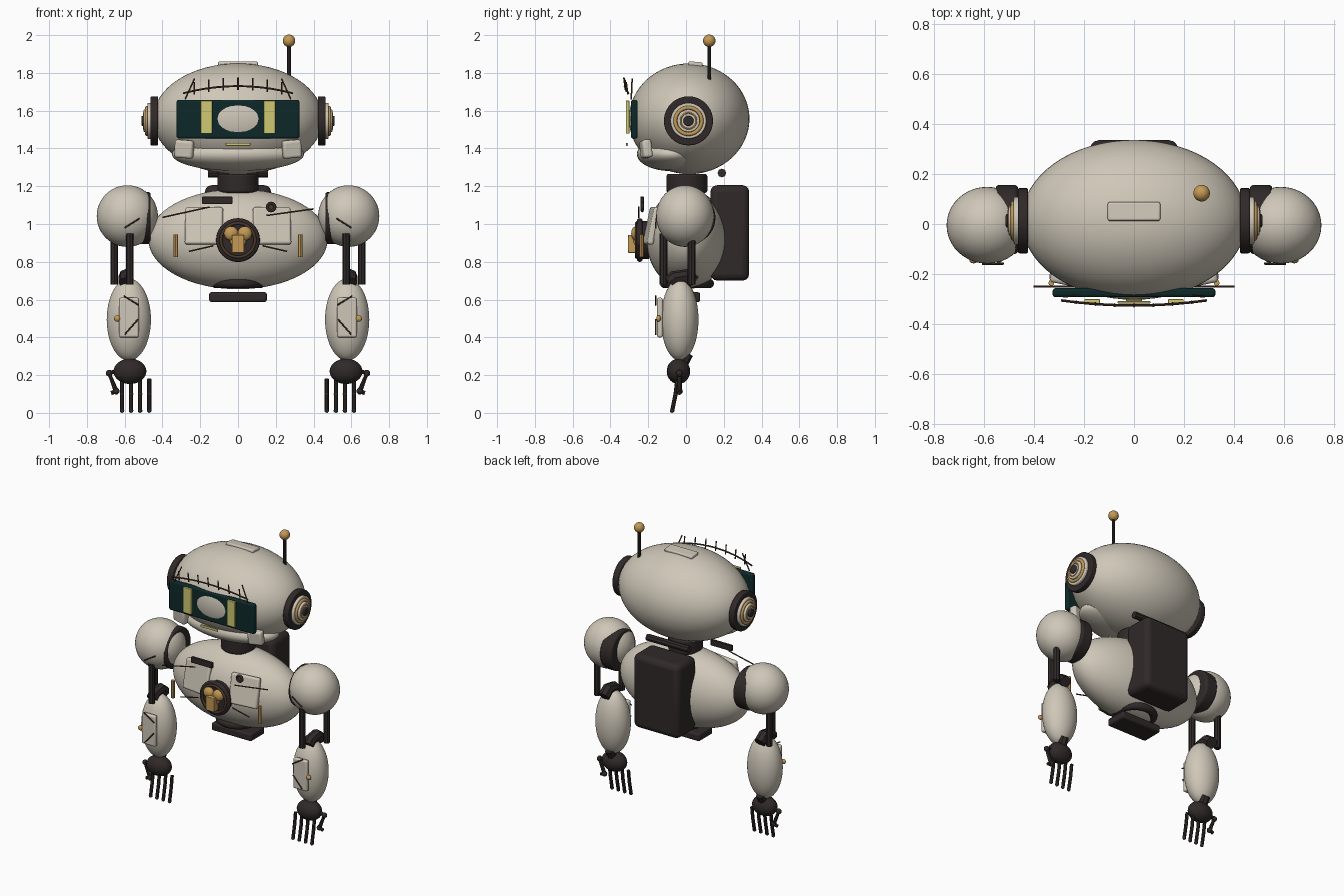
import bpy
import math
from mathutils import Vector

if "Cube" in bpy.data.objects:
    bpy.data.objects.remove(bpy.data.objects["Cube"])


def material(name, rgb):
    m = bpy.data.materials.new(name)
    m.use_nodes = True
    m.diffuse_color = (*rgb, 1)
    m.node_tree.nodes["Principled BSDF"].inputs["Base Color"].default_value = (*rgb, 1)
    return m


IVORY = material("ivory_shell", (0.62, 0.57, 0.48))
DARK = material("dark_rubber", (0.03, 0.022, 0.022))
TEAL = material("dark_teal_glass", (0.004, 0.022, 0.022))
YELLOW = material("pale_yellow", (0.62, 0.58, 0.17))
GOLD = material("brass", (0.55, 0.32, 0.09))
BROWN = material("brown_wire", (0.075, 0.04, 0.025))
ACROSS = (0, math.pi / 2, 0)   # cylinder axis along x
FORWARD = (math.pi / 2, 0, 0)  # cylinder axis along y


def finish(name, mat):
    o = bpy.context.object
    o.name = name
    o.data.materials.append(mat)
    bpy.ops.object.shade_smooth_by_angle(angle=math.radians(40))
    return o


def ball(name, mat, loc, radii, seg=32):
    bpy.ops.mesh.primitive_uv_sphere_add(segments=seg, ring_count=seg // 2, location=loc)
    bpy.context.object.scale = radii
    bpy.ops.object.transform_apply(location=False, rotation=False)
    return finish(name, mat)


def box(name, mat, loc, size, bevel=0.01, rot=(0, 0, 0)):
    bpy.ops.mesh.primitive_cube_add(size=1, location=loc, rotation=rot)
    o = bpy.context.object
    o.scale = size
    bpy.ops.object.transform_apply(location=False, rotation=False)
    b = o.modifiers.new("rounding", "BEVEL")
    b.width, b.segments = bevel, 3
    return finish(name, mat)


def disc(name, mat, loc, r, depth, rot=(0, 0, 0), bevel=0.0):
    bpy.ops.mesh.primitive_cylinder_add(vertices=40, radius=r, depth=depth, location=loc, rotation=rot)
    if bevel:
        b = bpy.context.object.modifiers.new("rounding", "BEVEL")
        b.width, b.segments, b.limit_method = bevel, 3, "ANGLE"
    return finish(name, mat)


def ring(name, mat, loc, major, minor, rot=(0, 0, 0)):
    bpy.ops.mesh.primitive_torus_add(major_radius=major, minor_radius=minor, major_segments=40,
                                     minor_segments=12, location=loc, rotation=rot)
    return finish(name, mat)


def tube(name, mat, points, r):
    """Round tube through the points, turned into a mesh."""
    c = bpy.data.curves.new(name, "CURVE")
    c.dimensions, c.bevel_depth, c.bevel_resolution, c.use_fill_caps = "3D", r, 2, True
    s = c.splines.new("POLY")
    s.points.add(len(points) - 1)
    for p, co in zip(s.points, points):
        p.co = (*co, 1)
    o = bpy.data.objects.new(name, c)
    bpy.context.collection.objects.link(o)
    bpy.ops.object.select_all(action="DESELECT")
    o.select_set(True)
    bpy.context.view_layer.objects.active = o
    bpy.ops.object.convert(target="MESH")
    return finish(name, mat)


# Head
ball("head", IVORY, (0, 0.017, 1.557), (0.45, 0.319, 0.293), 64)
ball("chin", IVORY, (0, -0.075, 1.37), (0.35, 0.185, 0.09), 48)
box("crown_plate", IVORY, (0, 0.05, 1.846), (0.21, 0.075, 0.025), 0.008, (-0.08, 0, 0))
box("visor", TEAL, (0, -0.274, 1.555), (0.65, 0.036, 0.205), 0.012)
box("mouth_light", YELLOW, (0, -0.312, 1.422), (0.13, 0.009, 0.016), 0.002)
tube("antenna_rod", DARK, [(0.27, 0.123, 1.76), (0.27, 0.123, 1.96)], 0.01)
ball("antenna_tip", GOLD, (0.27, 0.123, 1.97), (0.033, 0.033, 0.033))

# Brow wire with short thorns
def brow(x):
    return Vector((x, -0.325 + 0.24 * x * x, 1.73 - 0.45 * x * x))


tube("brow_wire", BROWN, [brow(0.29 * i / 8) for i in range(-8, 9)], 0.005)
for i in range(-3, 4):
    p = brow(i * 0.077)
    tube("brow_thorn", BROWN, [p + Vector((0, 0.004, -0.02)), p + Vector((0, -0.004, 0.045))], 0.004)

# Torso
ball("torso", IVORY, (0, 0.005, 0.92), (0.475, 0.215, 0.265), 64)
disc("neck", DARK, (0, 0.005, 1.215), 0.108, 0.1, bevel=0.012)
box("backpack", DARK, (0, 0.232, 0.953), (0.35, 0.205, 0.505), 0.035)
tube("backpack_handle", DARK, [(-0.16, 0.19, 1.27), (0.16, 0.19, 1.27)], 0.023)
ring("waist_ring", DARK, (0, 0.005, 0.685), 0.118, 0.025)
box("hip_plate", DARK, (0, 0, 0.613), (0.305, 0.15, 0.052), 0.012)

# Chest emblem and small fittings
disc("chest_disc", DARK, (0, -0.225, 0.915), 0.1, 0.06, FORWARD)
ring("chest_ring", DARK, (0, -0.245, 0.915), 0.1, 0.016, FORWARD)
ring("chest_inner_ring", BROWN, (0, -0.262, 0.915), 0.09, 0.008, FORWARD)
box("chest_block", GOLD, (0, -0.285, 0.895), (0.065, 0.045, 0.095), 0.004)
for x in (-0.036, 0.036):
    ball("chest_lobe", GOLD, (x, -0.265, 0.95), (0.038, 0.025, 0.038), 24)
ball("chest_core", GOLD, (0, -0.262, 0.915), (0.045, 0.025, 0.04), 24)
box("chest_vent", DARK, (-0.11, -0.232, 1.126), (0.16, 0.018, 0.04), 0.004)
disc("chest_port_core", BROWN, (0.175, -0.228, 1.09), 0.018, 0.012, FORWARD)
ring("chest_port", DARK, (0.175, -0.232, 1.09), 0.02, 0.008, FORWARD)

# Fittings on both sides
for s in (-1, 1):
    side = "left" if s > 0 else "right"

    def at(x, y, z):
        return (s * x, y, z)

    # Ear stack
    for part, mat, x, r, d in (("pad", DARK, 0.443, 0.13, 0.04), ("cup", IVORY, 0.465, 0.095, 0.03),
                               ("hub", IVORY, 0.485, 0.06, 0.03), ("pin", DARK, 0.5, 0.027, 0.024)):
        disc(side + "_ear_" + part, mat, at(x, 0.013, 1.546), r, d, ACROSS, 0.006)
    ring(side + "_ear_outer_ring", GOLD, at(0.482, 0.013, 1.546), 0.07, 0.01, ACROSS)
    ring(side + "_ear_inner_ring", GOLD, at(0.5, 0.013, 1.546), 0.042, 0.004, ACROSS)

    # Face details
    box(side + "_eye_bar", YELLOW, at(0.167, -0.309, 1.566), (0.062, 0.018, 0.175), 0.003)
    box(side + "_cheek_plate", IVORY, at(0.285, -0.212, 1.397), (0.1, 0.05, 0.095), 0.014,
        (0.1, -s * 0.08, s * 0.2))
    tube(side + "_brow_end", BROWN, [at(0.23, -0.285, 1.77), at(0.28, -0.29, 1.66)], 0.004)

    # Chest panel, bar and scratches
    box(side + "_chest_panel", IVORY, at(0.18, -0.182, 0.99), (0.2, 0.035, 0.2), 0.012,
        (-0.2, 0, s * 0.12))
    tube(side + "_chest_bar", GOLD, [at(0.33, -0.235, 0.825), at(0.33, -0.235, 0.945)], 0.012)
    tube(side + "_upper_wire", BROWN, [at(0.15, -0.25, 1.045 if s > 0 else 1.09),
                                       at(0.4, -0.25, 1.08 if s > 0 else 1.035)], 0.004)
    tube(side + "_lower_wire", BROWN, [at(0.13, -0.25, 0.885), at(0.26, -0.25, 0.855)], 0.004)

    # Shoulder and upper arm
    disc(side + "_shoulder_cuff", DARK, at(0.507, 0.018, 1.032), 0.138, 0.09, ACROSS, 0.015)
    ball(side + "_shoulder", IVORY, at(0.586, -0.005, 1.042), (0.162, 0.153, 0.163), 48)
    tube(side + "_shoulder_wire", BROWN, [at(0.52, -0.158, 1.03), at(0.6, -0.16, 0.98)], 0.004)
    for x, y in ((0.573, -0.12), (0.655, 0.03)):
        tube(side + "_arm_rod", DARK, [at(x, y, 0.68), at(x, y, 0.95)], 0.021)
    tube(side + "_elbow", DARK, [at(0.594, -0.085, 0.69), at(0.594, -0.06, 0.715),
                                 at(0.594, 0, 0.725), at(0.594, 0.045, 0.69)], 0.038)

    # Forearm
    ball(side + "_forearm", IVORY, at(0.578, -0.033, 0.494), (0.117, 0.099, 0.217), 48)
    box(side + "_forearm_plate", IVORY, at(0.577, -0.138, 0.505), (0.105, 0.03, 0.21), 0.01)
    ball(side + "_forearm_bolt", GOLD, at(0.64, -0.145, 0.5), (0.017, 0.012, 0.017), 20)
    tube(side + "_plate_wire_top", BROWN, [at(0.605, -0.16, 0.62), at(0.525, -0.16, 0.57)], 0.004)
    tube(side + "_plate_wire_low", BROWN, [at(0.6, -0.16, 0.415), at(0.53, -0.16, 0.495)], 0.004)

    # Wrist, hand, fingers and thumb
    tube(side + "_wrist", DARK, [at(0.575, 0.01, 0.315), at(0.572, -0.03, 0.24)], 0.03)
    ball(side + "_hand", DARK, at(0.572, -0.04, 0.22), (0.087, 0.062, 0.067))
    for i in range(4):
        x = 0.47 + i * 0.048
        path = [at(x, -0.045, 0.18), at(x, -0.055, 0.1), at(x, -0.073, 0.012)]
        tube(side + "_finger", DARK, path, 0.011)
        for p in path[1:]:
            ball(side + "_finger_joint", DARK, p, (0.012, 0.012, 0.012), 12)
    thumb = [at(0.63, -0.035, 0.225), at(0.682, -0.035, 0.21), at(0.645, -0.035, 0.115)]
    tube(side + "_thumb", DARK, thumb, 0.013)
    for p in thumb[1:]:
        ball(side + "_thumb_joint", DARK, p, (0.018, 0.018, 0.018), 12)
    tube(side + "_thumb_tip", DARK, [thumb[2], at(0.672, -0.035, 0.105)], 0.011)
